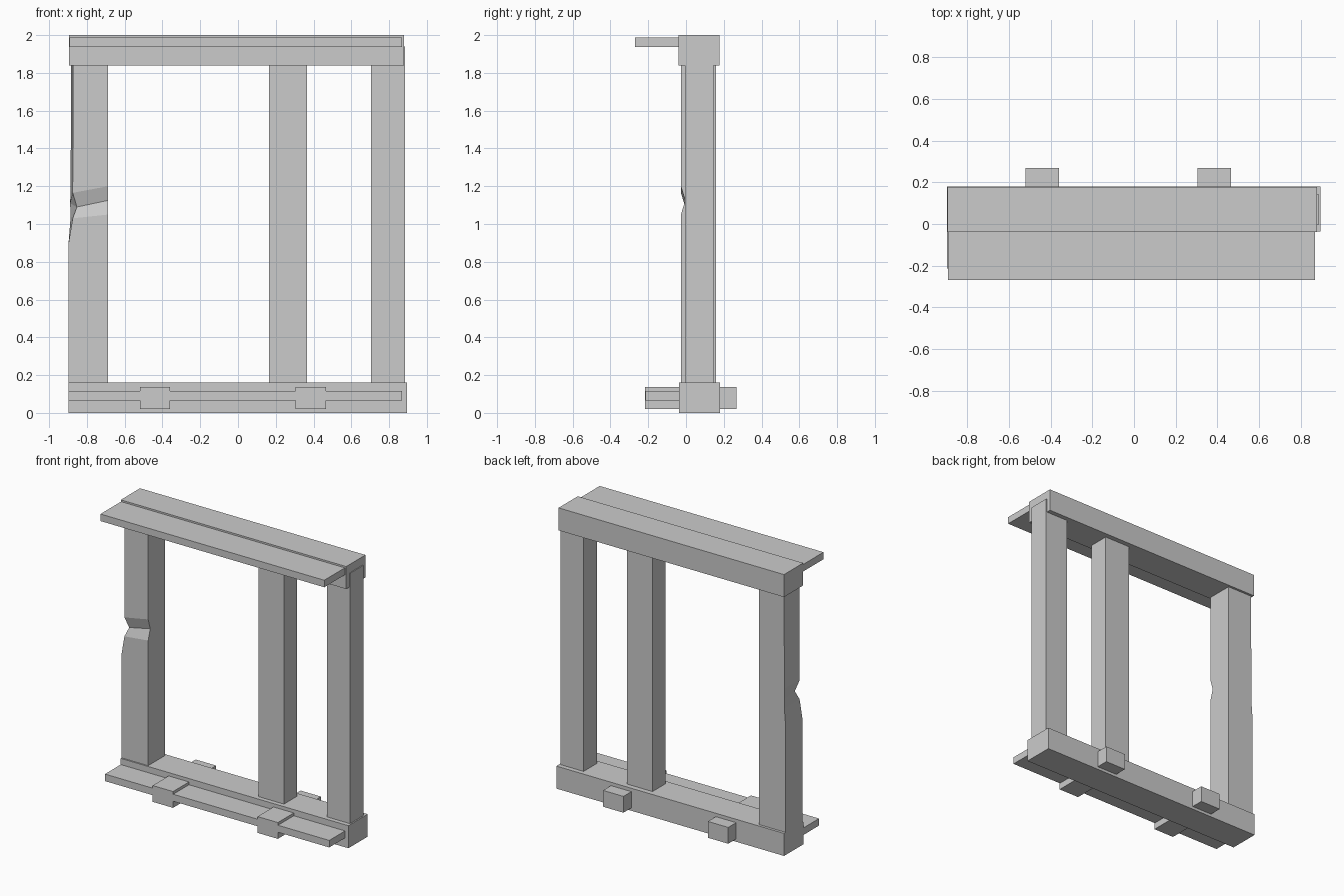
import bpy
import bmesh

if "Cube" in bpy.data.objects:
    bpy.data.objects.remove(bpy.data.objects["Cube"])


def finish(name, bm):
    bmesh.ops.recalc_face_normals(bm, faces=bm.faces)
    mesh = bpy.data.meshes.new(name)
    bm.to_mesh(mesh)
    bm.free()
    obj = bpy.data.objects.new(name, mesh)
    bpy.context.collection.objects.link(obj)
    return obj


def box(name, x, y, z):
    bm = bmesh.new()
    bmesh.ops.create_cube(bm, size=1)
    for v in bm.verts:
        v.co = [(a + b) / 2 + c * (b - a) for (a, b), c in zip((x, y, z), v.co)]
    return finish(name, bm)


def loft(name, rings):
    bm = bmesh.new()
    loops = [[bm.verts.new(p) for p in ring] for ring in rings]
    for low, high in zip(loops, loops[1:]):
        for i in range(4):
            j = (i + 1) % 4
            bm.faces.new((low[i], low[j], high[j], high[i]))
    bm.faces.new(loops[0][::-1])
    bm.faces.new(loops[-1])
    return finish(name, bm)


# Sill and header beams
box("bottom_beam", (-0.897, 0.895), (-0.037, 0.179), (0, 0.16))
box("top_beam", (-0.895, 0.879), (-0.039, 0.177), (1.84, 2.0))

# Planks along the front
box("bottom_plank", (-0.897, 0.868), (-0.214, -0.03), (0.066, 0.116))
box("top_plank", (-0.893, 0.868), (-0.27, -0.03), (1.938, 1.988))

# Short joists running through the bottom beam
for side, x in (("left", -0.44), ("right", 0.385)):
    box(f"{side}_joist", (x - 0.08, x + 0.08), (-0.216, 0.268), (0.02, 0.136))

# Plain posts
box("middle_post", (0.164, 0.365), (-0.005, 0.142), (0.1, 1.94))
box("right_post", (0.704, 0.885), (-0.005, 0.145), (0.1, 1.94))

# Damaged left post: front-left x, back-left x, front y, and heights of
# the front-left, right and back-left corners at each level
levels = [
    (-0.897, -0.897, -0.027, 0.10, 0.10, 0.10),
    (-0.897, -0.897, -0.027, 0.90, 0.90, 0.90),
    (-0.875, -0.886, -0.027, 1.03, 1.05, 1.04),
    (-0.853, -0.889, -0.004, 1.09, 1.125, 1.11),
    (-0.875, -0.886, -0.027, 1.165, 1.20, 1.18),
    (-0.873, -0.884, -0.027, 1.94, 1.94, 1.94),
]
loft("left_post", [
    [(fx, y, zf), (-0.688, y, zr), (-0.688, 0.16, zr), (bx, 0.16, zb)]
    for fx, bx, y, zf, zr, zb in levels
])
